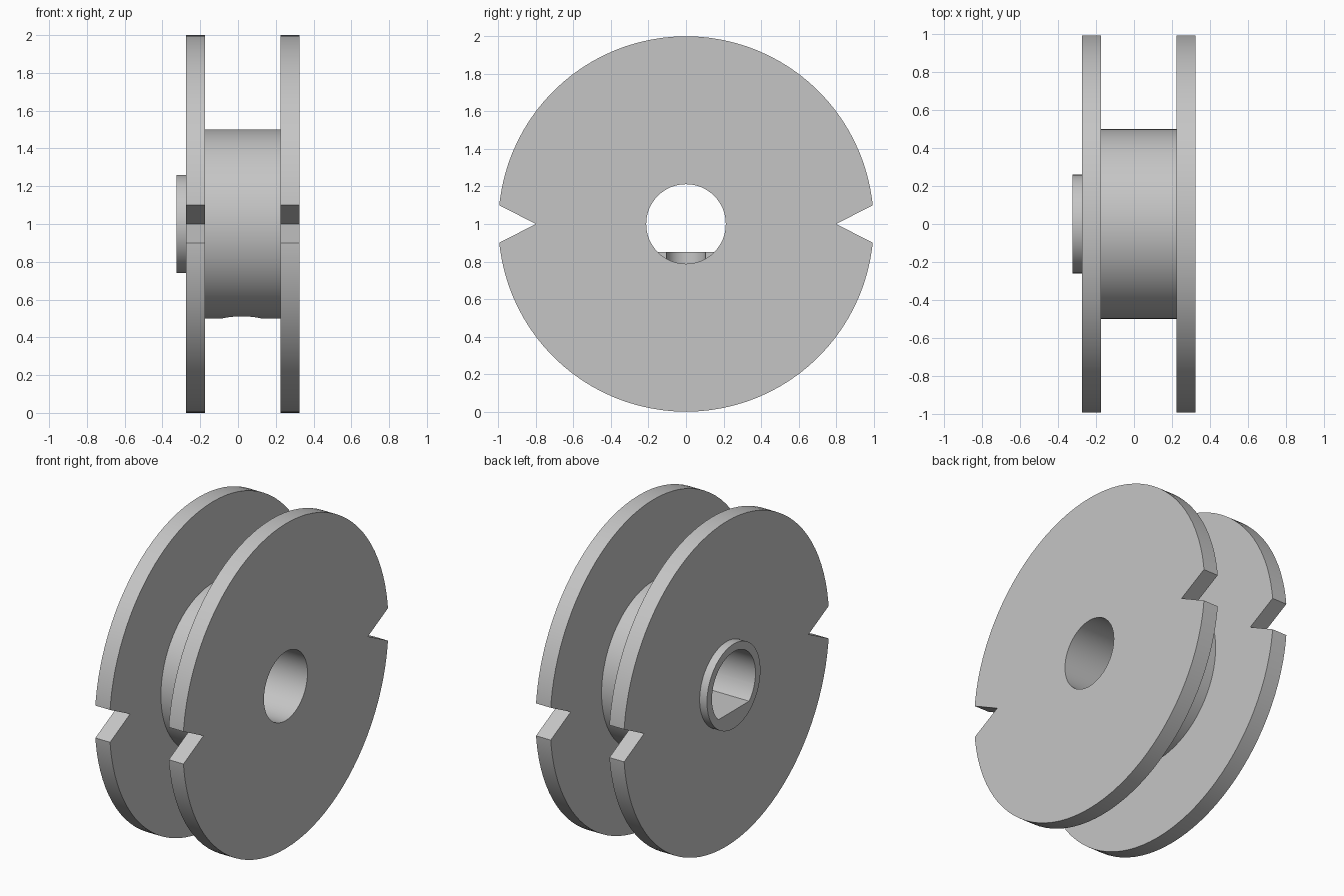
import bpy, bmesh, math
from mathutils import Matrix

cube = bpy.data.objects.get("Cube")
if cube:
    bpy.data.objects.remove(cube, do_unlink=True)

CENTRE = 1.0      # height of the wheel axis
MID = 0.02        # middle of the drum along x
SIDES = 96

grey = bpy.data.materials.new("plain_grey")
grey.use_nodes = True
grey.diffuse_color = (0.56, 0.56, 0.56, 1)
grey.node_tree.nodes["Principled BSDF"].inputs["Base Color"].default_value = (0.56, 0.56, 0.56, 1)


def finish(name, bm):
    bmesh.ops.recalc_face_normals(bm, faces=bm.faces)
    mesh = bpy.data.meshes.new(name)
    bm.to_mesh(mesh)
    bm.free()
    mesh.materials.append(grey)
    obj = bpy.data.objects.new(name, mesh)
    bpy.context.collection.objects.link(obj)
    return obj


def turned(name, profile, sides=SIDES):
    """Spin an (x, radius) profile round the wheel axis and cap its ends."""
    bm = bmesh.new()
    verts = [bm.verts.new((x, 0, CENTRE + r)) for x, r in profile]
    edges = [bm.edges.new(pair) for pair in zip(verts, verts[1:])]
    bmesh.ops.spin(bm, geom=verts + edges, cent=(0, 0, CENTRE), axis=(1, 0, 0),
                   angle=math.tau, steps=sides)
    bmesh.ops.remove_doubles(bm, verts=bm.verts, dist=1e-5)
    bmesh.ops.holes_fill(bm, edges=bm.edges, sides=0)
    return finish(name, bm)


def prism(name, outline, x0, x1):
    """Extrude a (y, z) outline along x."""
    bm = bmesh.new()
    face = bm.faces.new([bm.verts.new((x0, y, z)) for y, z in outline])
    geom = bmesh.ops.extrude_face_region(bm, geom=[face])["geom"]
    moved = [g for g in geom if isinstance(g, bmesh.types.BMVert)]
    bmesh.ops.translate(bm, verts=moved, vec=(x1 - x0, 0, 0))
    return finish(name, bm)


def cut(target, cutter):
    cutter.hide_render = True
    mod = target.modifiers.new("cut", 'BOOLEAN')
    mod.operation, mod.solver, mod.object = 'DIFFERENCE', 'EXACT', cutter
    bpy.context.view_layer.objects.active = target
    bpy.ops.object.modifier_apply(modifier=mod.name)
    bpy.data.objects.remove(cutter, do_unlink=True)


# Spool body: boss, flange, drum, flange
spool = turned("spool_body", [(-0.325, 0.26), (-0.275, 0.26), (-0.275, 1), (-0.175, 1),
                              (-0.175, 0.5), (0.225, 0.5), (0.225, 1), (0.325, 1)])

# V notches on both sides of the flanges
for side in (-1, 1):
    cut(spool, prism("notch_cutter", [(side * 0.8, CENTRE), (side * 1.2, CENTRE + 0.205),
                                      (side * 1.2, CENTRE - 0.205)], -0.5, 0.5))

# Axle bore, with a flat along its bottom in the boss half
bore = turned("bore_cutter", [(-0.6, 0.212), (0.6, 0.212)], 64)
cut(bore, prism("flat_cutter", [(-0.4, 0.6), (0.4, 0.6), (0.4, 0.85), (-0.4, 0.85)], -0.8, MID))
cut(spool, bore)

# Screw hole from the underside of the drum up into the bore
bm = bmesh.new()
bmesh.ops.create_cone(bm, cap_ends=True, segments=48, radius1=0.105, radius2=0.105, depth=0.6,
                      matrix=Matrix.Translation((MID, 0, 0.7)))
cut(spool, finish("screw_hole_cutter", bm))

# Smooth curved walls, sharp rims
bpy.ops.object.select_all(action='DESELECT')
spool.select_set(True)
bpy.context.view_layer.objects.active = spool
bpy.ops.object.shade_smooth_by_angle(angle=math.radians(30))
